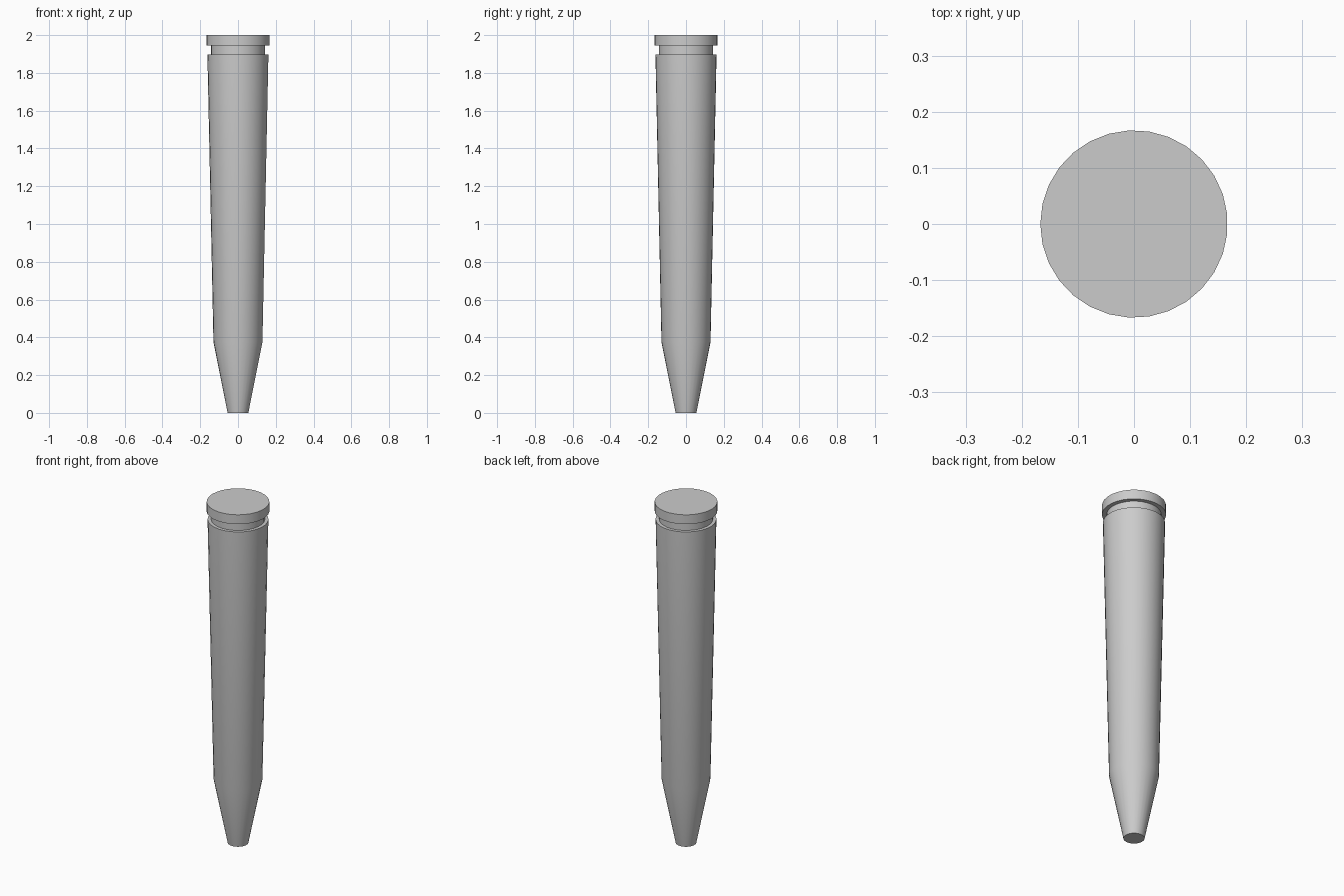
import bpy
import bmesh
import math

SIDES = 29

cube = bpy.data.objects.get("Cube")
if cube:
    bpy.data.objects.remove(cube, do_unlink=True)

grey = bpy.data.materials.new("light_grey")
grey.use_nodes = True
colour = (0.6, 0.6, 0.6, 1.0)
grey.diffuse_color = colour
grey.node_tree.nodes["Principled BSDF"].inputs["Base Color"].default_value = colour


def lathe(name, profile):
    """Turn a (radius, height) profile around z and close both ends."""
    bm = bmesh.new()
    rings = []
    for radius, z in profile:
        angles = [math.pi + math.tau * i / SIDES for i in range(SIDES)]
        rings.append([bm.verts.new((radius * math.cos(a), radius * math.sin(a), z))
                      for a in angles])
    for low, high in zip(rings, rings[1:]):
        for i in range(SIDES):
            j = (i + 1) % SIDES
            bm.faces.new((low[i], low[j], high[j], high[i]))
    bm.faces.new(rings[0][::-1])
    bm.faces.new(rings[-1])
    mesh = bpy.data.meshes.new(name)
    bm.to_mesh(mesh)
    bm.free()
    mesh.materials.append(grey)
    obj = bpy.data.objects.new(name, mesh)
    bpy.context.collection.objects.link(obj)
    bpy.ops.object.select_all(action="DESELECT")
    obj.select_set(True)
    bpy.context.view_layer.objects.active = obj
    bpy.ops.object.shade_smooth_by_angle(angle=math.radians(30))
    return obj


# Tapered pin: blunt tip, long shaft, grooved neck, flat head
lathe("tapered_pin", [
    (0.055, 0.0),      # tip
    (0.13, 0.375),     # shoulder of the taper
    (0.162, 1.897),    # top of the shaft
    (0.143, 1.897),    # groove
    (0.143, 1.945),
    (0.167, 1.945),    # head
    (0.167, 2.0),
])
